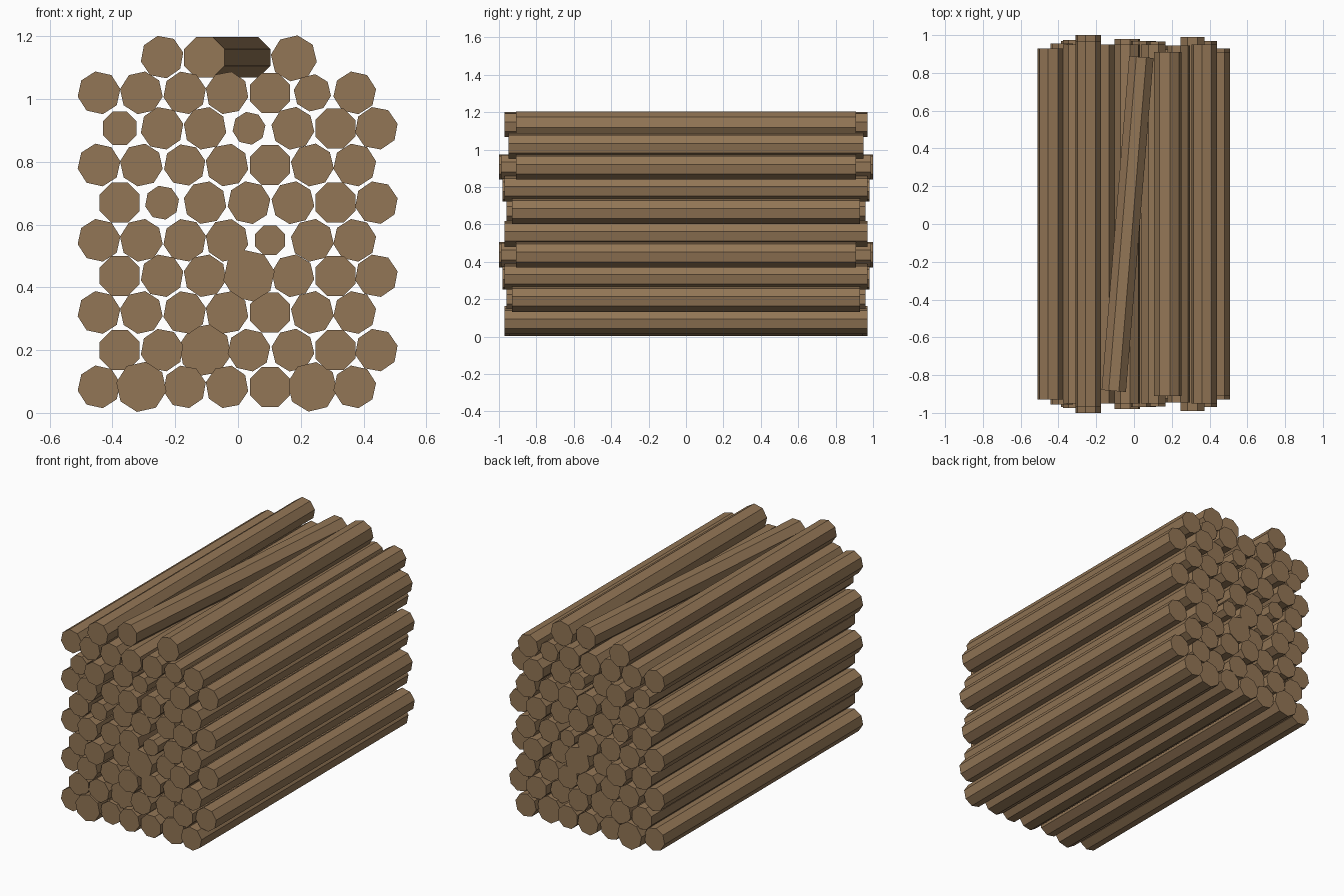
import bpy, bmesh, math

if "Cube" in bpy.data.objects:
    bpy.data.objects.remove(bpy.data.objects["Cube"])

wood = bpy.data.materials.new("brown wood")
wood.diffuse_color = (0.29, 0.18, 0.092, 1)
wood.use_nodes = True
wood.node_tree.nodes["Principled BSDF"].inputs["Base Color"].default_value = wood.diffuse_color


def log(name, x, z, r, half, phase, y=0.0, yaw=0.0):
    """Eight-sided log lying along y."""
    bm = bmesh.new()
    rings = []
    for end in (-half, half):
        rings.append([bm.verts.new((r * math.cos(phase + k * math.pi / 4), end,
                                    r * math.sin(phase + k * math.pi / 4)))
                      for k in range(8)])
    bm.faces.new(rings[0])
    bm.faces.new(rings[1][::-1])
    for k in range(8):
        n = (k + 1) % 8
        bm.faces.new((rings[0][k], rings[1][k], rings[1][n], rings[0][n]))
    bmesh.ops.recalc_face_normals(bm, faces=bm.faces)
    me = bpy.data.meshes.new(name)
    bm.to_mesh(me)
    bm.free()
    me.materials.append(wood)
    ob = bpy.data.objects.new(name, me)
    ob.location = (x, y, z)
    ob.rotation_euler = (0, 0, yaw)
    bpy.context.collection.objects.link(ob)
    return ob


# Column positions for even and odd rows, with log half lengths
even_x = [-0.443, -0.308, -0.17, -0.035, 0.102, 0.237, 0.372]
odd_x = [-0.377, -0.242, -0.105, 0.035, 0.175, 0.31, 0.441]
even_half = [0.93, 0.975, 0.95, 0.98, 0.965, 0.945, 0.97]
odd_half = [0.955, 1.0, 0.93, 0.97, 0.925, 0.99, 0.93]
even_phase = [10, 35, 12, 33, 22.5, 36, 10]
odd_phase = [22.5, 12, 33, 10, 36, 22.5, 12]
row_max = [0.97, 0.96, 0.98, 1.0, 0.97, 0.96, 0.98, 1.0, 0.95]
row_z = [0.083, 0.2, 0.32, 0.437, 0.55, 0.67, 0.79, 0.907, 1.02]

# Unusually thick or thin logs, keyed by (row, column)
special = {(0, 1): 0.081, (0, 5): 0.08, (1, 2): 0.084, (3, 3): 0.083,
           (4, 4): 0.051, (5, 1): 0.055, (6, 2): 0.067, (7, 0): 0.058,
           (7, 3): 0.053, (8, 5): 0.06}

# Stacked rows
for row, z in enumerate(row_z):
    odd = row % 2
    xs, halves, phases = ((odd_x, odd_half, odd_phase) if odd
                          else (even_x, even_half, even_phase))
    for col in range(7):
        half = min(halves[col], row_max[row])
        if row in (3, 7) and col == 6:
            half = 0.91
        log(f"log_row{row}_{col}", xs[col], z, special.get((row, col), 0.069),
            half, math.radians(phases[col]))

# Loose top row, one log lying askew
log("top_log_left", -0.242, 1.134, 0.069, 0.97, math.radians(12))
log("top_log_right", 0.178, 1.13, 0.074, 0.91, math.radians(36))
log("top_log_askew", -0.034, 1.133, 0.07, 0.887, math.radians(22.5),
    yaw=-math.atan2(0.146, 1.77))
